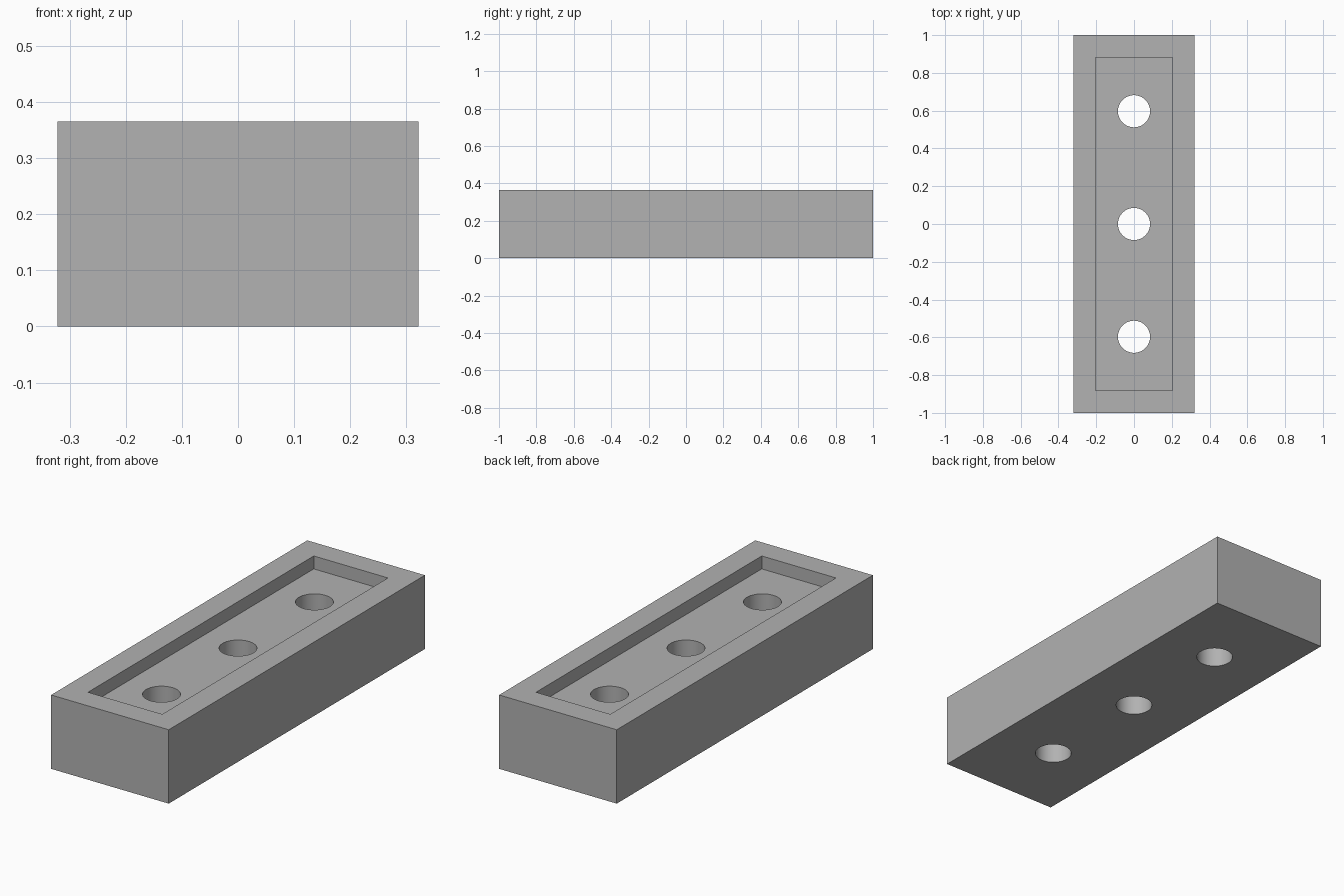
import bpy
import math

default_cube = bpy.data.objects.get("Cube")
if default_cube:
    bpy.data.objects.remove(default_cube, do_unlink=True)

WIDTH, LENGTH, HEIGHT = 0.643, 2.0, 0.365
RECESS_WIDTH, RECESS_LENGTH, RECESS_DEPTH = 0.406, 1.763, 0.064
HOLE_RADIUS, HOLE_SPACING = 0.085, 0.597

# Plain grey material
grey = bpy.data.materials.new("plain_grey")
grey.use_nodes = True
grey.diffuse_color = (0.445, 0.445, 0.445, 1)
grey.node_tree.nodes["Principled BSDF"].inputs["Base Color"].default_value = grey.diffuse_color


def box(name, size, z_bottom):
    bpy.ops.mesh.primitive_cube_add(size=1, location=(0, 0, z_bottom + size[2] / 2))
    obj = bpy.context.object
    obj.name = name
    obj.scale = size
    bpy.ops.object.transform_apply(location=True, rotation=False, scale=True)
    obj.data.materials.append(grey)
    return obj


def cut(target, cutter):
    cutter.hide_render = True
    mod = target.modifiers.new(cutter.name, "BOOLEAN")
    mod.operation = "DIFFERENCE"
    mod.solver = "EXACT"
    mod.object = cutter
    bpy.context.view_layer.objects.active = target
    bpy.ops.object.modifier_apply(modifier=mod.name)
    bpy.data.objects.remove(cutter, do_unlink=True)


# Solid block with a shallow rectangular recess in its top
block = box("block", (WIDTH, LENGTH, HEIGHT), 0)
cut(block, box("recess_cutter", (RECESS_WIDTH, RECESS_LENGTH, 2 * RECESS_DEPTH),
               HEIGHT - RECESS_DEPTH))

# Three round holes straight through the floor of the recess
for step in (-1, 0, 1):
    bpy.ops.mesh.primitive_cylinder_add(vertices=64, radius=HOLE_RADIUS, depth=2 * HEIGHT,
                                        location=(0, step * HOLE_SPACING, HEIGHT / 2))
    hole = bpy.context.object
    hole.name = "hole_cutter"
    hole.data.materials.append(grey)
    cut(block, hole)

# Smooth hole walls, crisp edges elsewhere
bpy.ops.object.select_all(action="DESELECT")
block.select_set(True)
bpy.context.view_layer.objects.active = block
bpy.ops.object.shade_smooth_by_angle(angle=math.radians(30))
